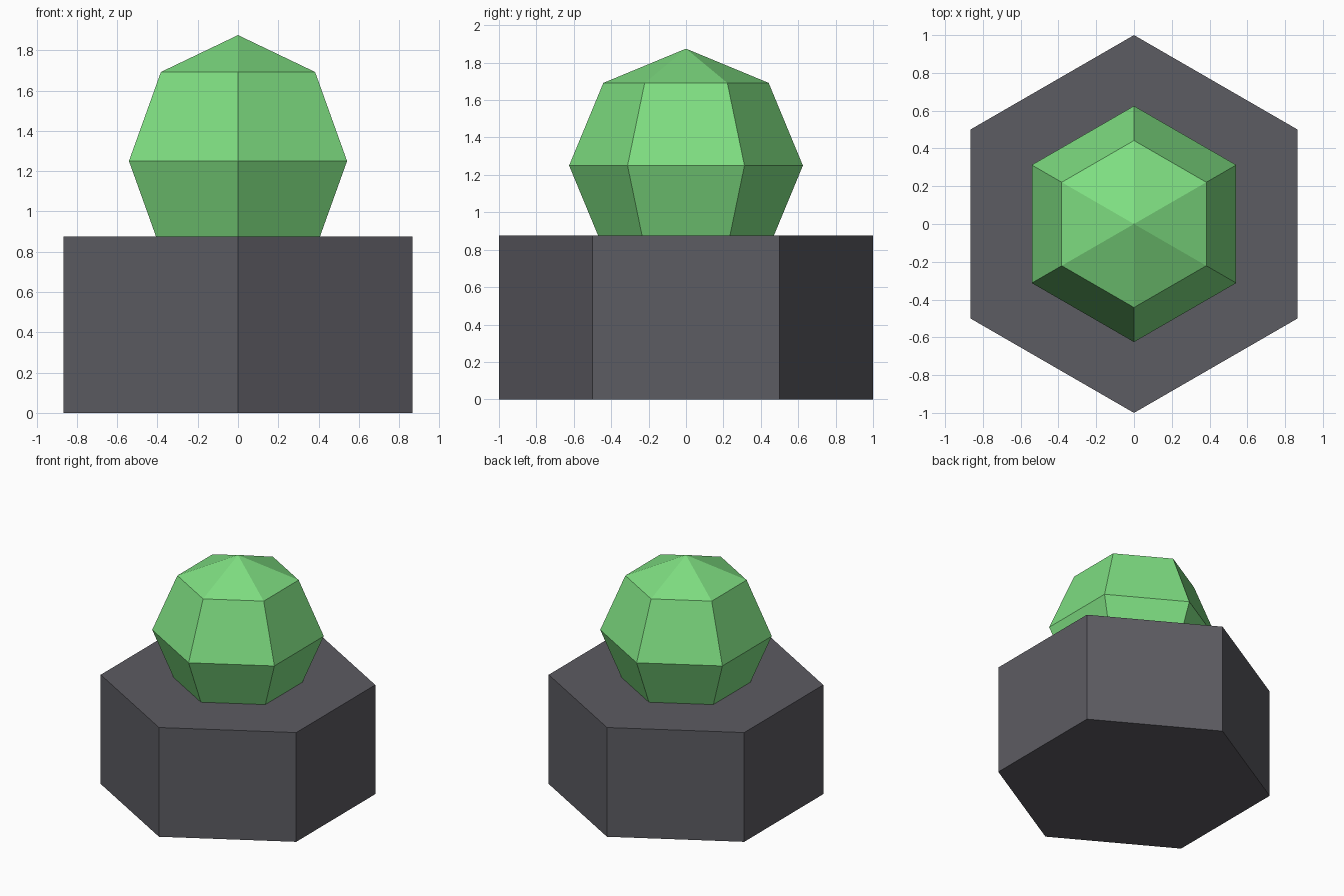
import bpy

if "Cube" in bpy.data.objects:
    bpy.data.objects.remove(bpy.data.objects["Cube"])


def material(name, color):
    mat = bpy.data.materials.new(name)
    mat.diffuse_color = (*color, 1.0)
    mat.use_nodes = True
    mat.node_tree.nodes["Principled BSDF"].inputs["Base Color"].default_value = mat.diffuse_color
    return mat


def finish(name, mat):
    obj = bpy.context.object
    obj.name = name
    obj.data.name = name
    obj.data.materials.append(mat)
    for poly in obj.data.polygons:
        poly.use_smooth = False
    return obj


dark_grey = material("dark grey", (0.108, 0.106, 0.122))
leaf_green = material("bright green", (0.21, 0.73, 0.22))

BASE_HEIGHT = 0.875
BALL_RADIUS = 0.625

# Hexagonal base with corners pointing to the front and back
bpy.ops.mesh.primitive_cylinder_add(
    vertices=6, radius=1.0, depth=BASE_HEIGHT, location=(0, 0, BASE_HEIGHT / 2))
finish("hexagonal_base", dark_grey)

# Faceted six-sided ball, sunk partly into the base
bpy.ops.mesh.primitive_uv_sphere_add(
    segments=6, ring_count=4, radius=BALL_RADIUS, location=(0, 0, 1.25))
ball = finish("faceted_ball", leaf_green)

# Turn the ball if needed so that its corners line up with the base corners
if max(v.co.x for v in ball.data.vertices) > BALL_RADIUS * 0.95:
    ball.rotation_euler.z = 3.14159265 / 6
